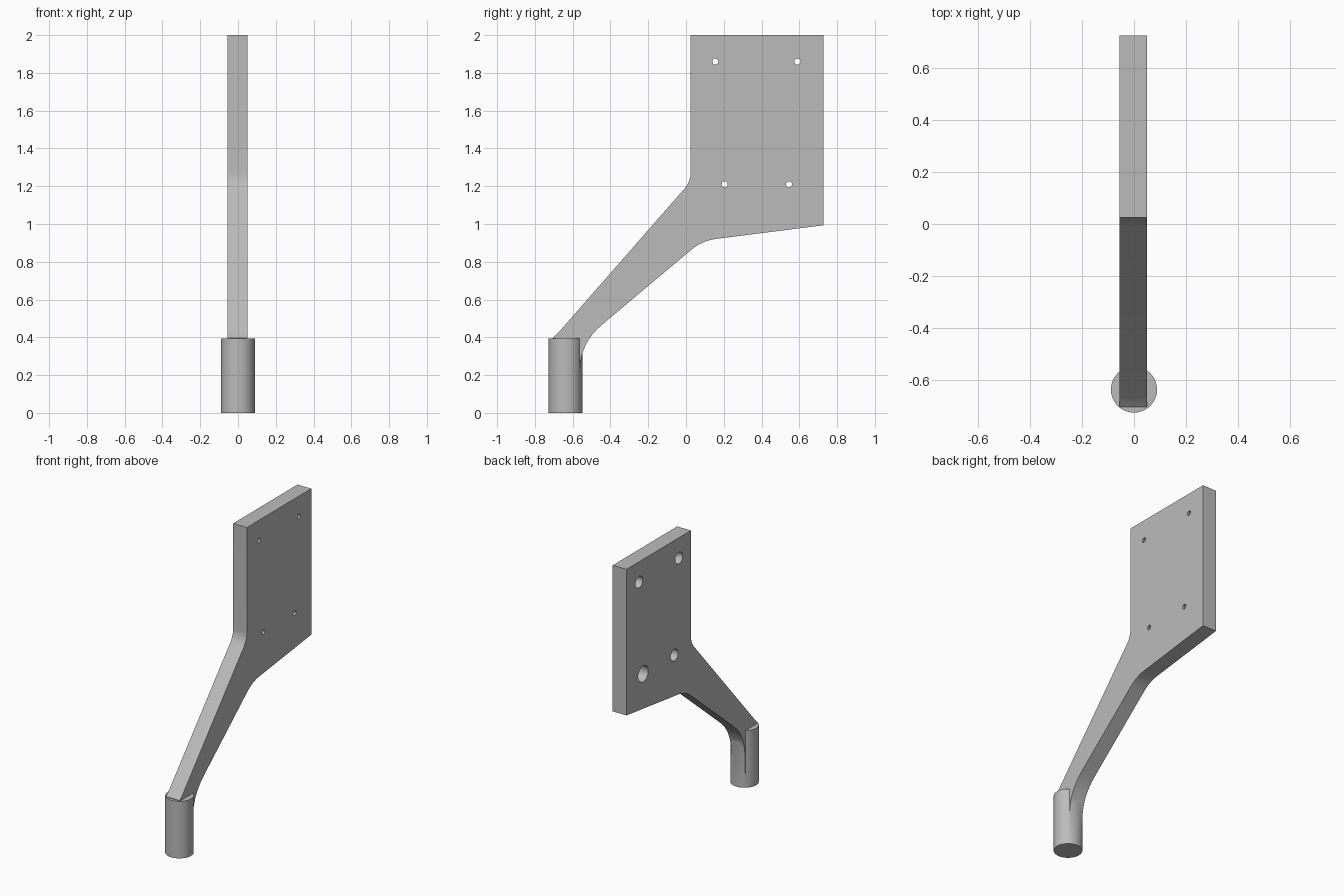
import bpy, bmesh, math
from mathutils import Vector

cube = bpy.data.objects.get("Cube")
if cube:
    bpy.data.objects.remove(cube, do_unlink=True)

grey = bpy.data.materials.new("plain_grey")
grey.use_nodes = True
colour = (0.5, 0.5, 0.5, 1)
grey.diffuse_color = colour
grey.node_tree.nodes["Principled BSDF"].inputs["Base Color"].default_value = colour

X_RIGHT, X_LEFT = -0.055, 0.05


def make_object(name, bm):
    bmesh.ops.recalc_face_normals(bm, faces=bm.faces)
    mesh = bpy.data.meshes.new(name)
    bm.to_mesh(mesh)
    bm.free()
    mesh.materials.append(grey)
    obj = bpy.data.objects.new(name, mesh)
    bpy.context.collection.objects.link(obj)
    return obj


def rounded_outline(corners, steps=8):
    """Blend each corner (y, z, trim length) with a short curve."""
    points = []
    for i, (y, z, trim) in enumerate(corners):
        p = Vector((y, z))
        if not trim:
            points.append(p)
            continue
        before = Vector(corners[i - 1][:2])
        after = Vector(corners[(i + 1) % len(corners)][:2])
        a = p + (before - p).normalized() * trim
        b = p + (after - p).normalized() * trim
        for s in range(steps + 1):
            t = s / steps
            points.append(a * (1 - t) ** 2 + p * 2 * t * (1 - t) + b * t ** 2)
    return points


def cylinder(name, radius, depth, centre, along_x=False):
    bm = bmesh.new()
    bmesh.ops.create_cone(bm, cap_ends=True, segments=48, radius1=radius,
                          radius2=radius, depth=depth)
    obj = make_object(name, bm)
    if along_x:
        obj.rotation_euler.y = math.pi / 2
    obj.location = centre
    return obj


def boolean(target, tool, operation):
    mod = target.modifiers.new(tool.name, "BOOLEAN")
    mod.operation = operation
    mod.solver = "EXACT"
    mod.object = tool
    bpy.context.view_layer.objects.active = target
    bpy.ops.object.modifier_apply(modifier=mod.name)
    bpy.data.objects.remove(tool, do_unlink=True)


# Plate and sloping arm in one slab
outline = rounded_outline([
    (0.727, 2, 0), (0.025, 2, 0), (0.025, 1.225, 0.05),
    (-0.68, 0.42, 0.02), (-0.706, 0.397, 0), (-0.69, 0.1, 0),
    (-0.567, 0.1, 0), (-0.56, 0.37, 0.15), (0.086, 0.912, 0.075),
    (0.727, 0.993, 0),
])
bm = bmesh.new()
face = bm.faces.new([bm.verts.new((X_RIGHT, p.x, p.y)) for p in outline])
slab = bmesh.ops.extrude_face_region(bm, geom=[face])
moved = [v for v in slab["geom"] if isinstance(v, bmesh.types.BMVert)]
bmesh.ops.translate(bm, verts=moved, vec=(X_LEFT - X_RIGHT, 0, 0))
bracket = make_object("mounting_bracket", bm)

# Round post at the foot of the arm
post = cylinder("post", 0.089, 0.393, (0, -0.638, 0.1965))
boolean(bracket, post, "UNION")

# Screw holes with wide, deep recesses on the right face
for y, z, recess in [(0.155, 1.86, 0.04), (0.59, 1.86, 0.04),
                     (0.205, 1.21, 0.04), (0.545, 1.21, 0.055)]:
    boolean(bracket, cylinder("screw_hole", 0.016, 0.4, (0, y, z), True), "DIFFERENCE")
    floor = X_LEFT - 0.015
    boolean(bracket, cylinder("recess", recess, 0.2, (floor - 0.1, y, z), True), "DIFFERENCE")

# Smooth curves with sharp edges kept
bpy.ops.object.select_all(action="DESELECT")
bracket.select_set(True)
bpy.context.view_layer.objects.active = bracket
bpy.ops.object.shade_smooth_by_angle(angle=math.radians(30))
